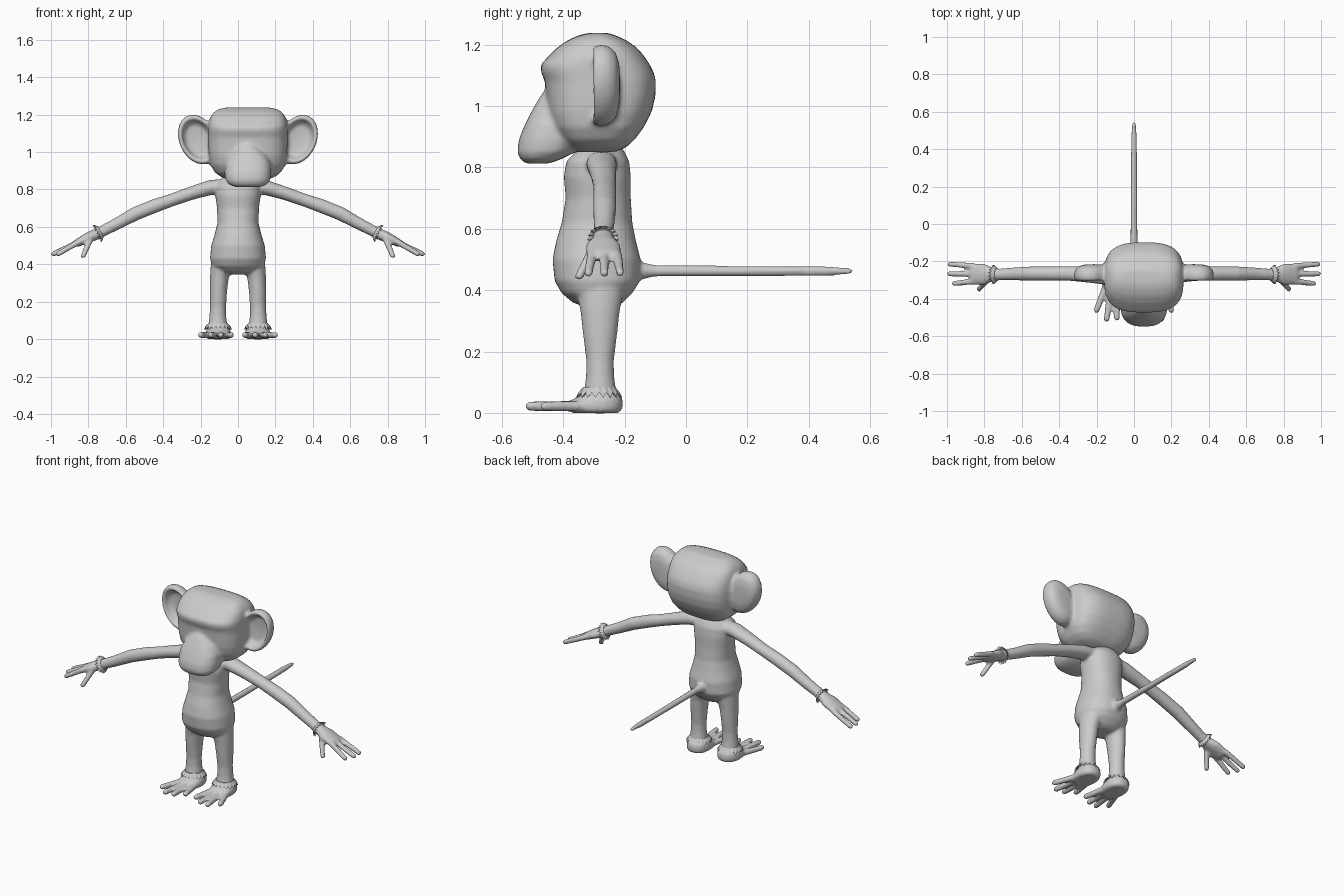
import bpy, bmesh, math
from mathutils import Vector

grey = bpy.data.materials.new("plain grey")
grey.diffuse_color = (0.6, 0.6, 0.6, 1)


def skin(bm, rings):
    """Closed loft through rings of equal point count."""
    vs = [[bm.verts.new(p) for p in r] for r in rings]
    n = len(vs[0])
    for a, b in zip(vs, vs[1:]):
        for i in range(n):
            j = (i + 1) % n
            bm.faces.new((a[i], a[j], b[j], b[i]))
    bm.faces.new(vs[0][::-1])
    bm.faces.new(vs[-1])


def spow(v, e):
    return math.copysign(abs(v) ** e, v)


def stack(bm, cx, rows, power=2.0, n=40):
    """Horizontal sections: (z, half width, front y, back y)."""
    rings = []
    for z, hw, yf, yb in rows:
        cy, hy = (yf + yb) / 2, (yb - yf) / 2
        ring = []
        for i in range(n):
            t = 2 * math.pi * i / n
            ring.append((cx + hw * spow(math.cos(t), 2 / power),
                         cy + hy * spow(math.sin(t), 2 / power), z))
        rings.append(ring)
    skin(bm, rings)


def tube(bm, pts, n=20):
    """Round-ended limb: (x, y, z, radius sideways, radius across)."""
    P = [Vector(p[:3]) for p in pts]
    R = [(p[3], p[4]) for p in pts]
    whole = (P[-1] - P[0]).normalized()
    ref = Vector((0, 1, 0)) if abs(whole.y) < 0.7 else Vector((1, 0, 0))
    data = []
    for i, p in enumerate(P):
        t = (P[min(i + 1, len(P) - 1)] - P[max(i - 1, 0)]).normalized()
        data.append((p, t, *R[i]))
    for end, s in ((0, -1), (-1, 1)):
        p, t, a, b = data[end]
        for k in (0.5, 0.85, 0.98):
            f = math.sqrt(1 - k * k)
            cap = (p + t * s * k * min(a, b), t, a * f, b * f)
            data.insert(0, cap) if s < 0 else data.append(cap)
    rings = []
    for p, t, a, b in data:
        u = (ref - t * ref.dot(t)).normalized()
        v = t.cross(u)
        rings.append([p + u * a * math.cos(2 * math.pi * i / n)
                      + v * b * math.sin(2 * math.pi * i / n) for i in range(n)])
    skin(bm, rings)


def finish(bm, name, voxel=0, smooth=0):
    bmesh.ops.recalc_face_normals(bm, faces=bm.faces)
    me = bpy.data.meshes.new(name)
    bm.to_mesh(me)
    bm.free()
    me.materials.append(grey)
    ob = bpy.data.objects.new(name, me)
    bpy.context.collection.objects.link(ob)
    if voxel:
        m = ob.modifiers.new("blend", 'REMESH')
        m.mode, m.voxel_size, m.use_smooth_shade = 'VOXEL', voxel, True
        m = ob.modifiers.new("soften", 'SMOOTH')
        m.factor, m.iterations = 0.5, smooth
    return ob


# Body: torso, tail, arms, hands, legs and feet blended together
bm = bmesh.new()
stack(bm, 0, [(0.345, 0.05, -0.33, -0.23), (0.36, 0.10, -0.37, -0.205),
              (0.39, 0.138, -0.405, -0.175), (0.43, 0.15, -0.428, -0.15),
              (0.50, 0.143, -0.435, -0.148), (0.56, 0.125, -0.423, -0.163),
              (0.62, 0.11, -0.405, -0.175), (0.70, 0.112, -0.392, -0.18),
              (0.77, 0.122, -0.398, -0.18), (0.82, 0.12, -0.39, -0.185),
              (0.85, 0.095, -0.36, -0.2), (0.88, 0.07, -0.33, -0.22)], 2.2)
tube(bm, [(0, -0.19, 0.465, 0.05, 0.05), (0, -0.14, 0.463, 0.027, 0.027),
          (0, -0.1, 0.463, 0.019, 0.019), (0, 0.2, 0.462, 0.017, 0.017),
          (0, 0.46, 0.462, 0.016, 0.016), (0, 0.535, 0.462, 0.01, 0.01)])
for s in (1, -1):
    # arm and palm
    tube(bm, [(s * x, y, z, a, b) for x, y, z, a, b in (
        (0.05, -0.275, 0.82, 0.05, 0.04), (0.15, -0.275, 0.81, 0.05, 0.04),
        (0.25, -0.27, 0.78, 0.043, 0.036), (0.35, -0.265, 0.745, 0.038, 0.034),
        (0.44, -0.265, 0.714, 0.038, 0.037), (0.55, -0.265, 0.67, 0.038, 0.037),
        (0.65, -0.267, 0.615, 0.034, 0.032), (0.72, -0.27, 0.58, 0.031, 0.03),
        (0.76, -0.27, 0.56, 0.037, 0.03), (0.80, -0.27, 0.543, 0.057, 0.028),
        (0.86, -0.268, 0.514, 0.058, 0.021))])
    # three fingers and a thumb
    for a, b in (((0.86, -0.224, 0.515), (0.985, -0.215, 0.457)),
                 ((0.86, -0.268, 0.515), (0.987, -0.266, 0.455)),
                 ((0.86, -0.308, 0.515), (0.962, -0.318, 0.455)),
                 ((0.79, -0.305, 0.53), (0.828, -0.348, 0.445))):
        tube(bm, [(s * a[0], *a[1:], 0.016, 0.016), (s * b[0], *b[1:], 0.014, 0.014)], 14)
    # leg
    tube(bm, [(s * x, -0.28, z, a, b) for x, z, a, b in (
        (0.085, 0.41, 0.08, 0.06), (0.1, 0.33, 0.064, 0.05),
        (0.105, 0.25, 0.055, 0.046), (0.107, 0.17, 0.045, 0.043),
        (0.108, 0.12, 0.046, 0.045), (0.107, 0.05, 0.055, 0.054))])
    # foot and four toes
    stack(bm, s * 0.105, [(0, 0.055, -0.37, -0.22), (0.01, 0.067, -0.385, -0.208),
                          (0.035, 0.068, -0.385, -0.206), (0.055, 0.06, -0.35, -0.21),
                          (0.07, 0.05, -0.33, -0.225)], 2.3)
    for a, b in (((0.06, -0.34), (0.037, -0.465)), ((0.09, -0.36), (0.092, -0.502)),
                 ((0.125, -0.36), (0.146, -0.508)), ((0.15, -0.33), (0.2, -0.46))):
        tube(bm, [(s * a[0], a[1], 0.022, 0.019, 0.018),
                  (s * b[0], b[1], 0.022, 0.016, 0.016)], 14)
finish(bm, "body", 0.008, 3)

# Head: skull with brow, muzzle and cupped ears
HX = 0.053
bm = bmesh.new()
stack(bm, HX, [(0.85, 0.09, -0.35, -0.23), (0.865, 0.14, -0.385, -0.195),
               (0.89, 0.175, -0.41, -0.168), (0.93, 0.2, -0.435, -0.138),
               (0.98, 0.209, -0.45, -0.112), (1.03, 0.212, -0.455, -0.1),
               (1.08, 0.212, -0.46, -0.098), (1.11, 0.212, -0.472, -0.105),
               (1.135, 0.212, -0.474, -0.118), (1.165, 0.208, -0.445, -0.138),
               (1.19, 0.2, -0.42, -0.16), (1.215, 0.18, -0.385, -0.195),
               (1.23, 0.155, -0.35, -0.23), (1.238, 0.12, -0.32, -0.25)], 3.0, 56)
stack(bm, HX, [(0.812, 0.065, -0.52, -0.45), (0.825, 0.1, -0.54, -0.41),
               (0.85, 0.12, -0.55, -0.36), (0.89, 0.126, -0.545, -0.33),
               (0.94, 0.122, -0.525, -0.33), (0.985, 0.1, -0.502, -0.33),
               (1.02, 0.07, -0.482, -0.33), (1.05, 0.035, -0.462, -0.33)], 2.5)
for s in (1, -1):
    rings = []
    for f, y in ((0.1, -0.215), (0.5, -0.217), (0.8, -0.228), (0.95, -0.25),
                 (1.0, -0.275), (0.97, -0.298), (0.88, -0.307), (0.79, -0.298),
                 (0.72, -0.275), (0.6, -0.258), (0.1, -0.252)):
        ring = []
        for i in range(32):
            t = 2 * math.pi * i / 32
            u, v = 0.1 * f * math.cos(t), 0.14 * f * math.sin(t)
            c, k = math.cos(0.42), math.sin(0.42)
            ring.append((HX + s * (0.268 + u * c + v * k), y, 1.067 - u * k + v * c))
        rings.append(ring)
    skin(bm, rings)
finish(bm, "head", 0.01, 6)


# Jagged fur cuffs: short flared skirts with a toothed edge
def cuff(name, centre, axis, r_top, r_edge, length, teeth=18):
    bm = bmesh.new()
    axis = Vector(axis).normalized()
    u = Vector((0, 1, 0))
    v = axis.cross(u)
    rings = []
    for r, d, jag in ((r_top * 0.8, 0, 0), (r_top, 0, 0), (r_edge, length, 1),
                      (r_edge - 0.012, length - 0.006, 1)):
        ring = []
        for i in range(2 * teeth):
            t = math.pi * i / teeth
            odd = jag * (i % 2)
            ring.append(Vector(centre) + axis * (d - odd * length * 0.5)
                        + (u * math.cos(t) + v * math.sin(t)) * (r - odd * 0.008))
        rings.append(ring)
    skin(bm, rings)
    finish(bm, name)


for s, side in ((1, "left"), (-1, "right")):
    cuff(side + "_wrist_cuff", (s * 0.733, -0.27, 0.574), (s * 0.9, 0, -0.44), 0.032, 0.053, 0.025)
    cuff(side + "_ankle_cuff", (s * 0.107, -0.283, 0.085), (0, 0, -1), 0.052, 0.076, 0.036)
